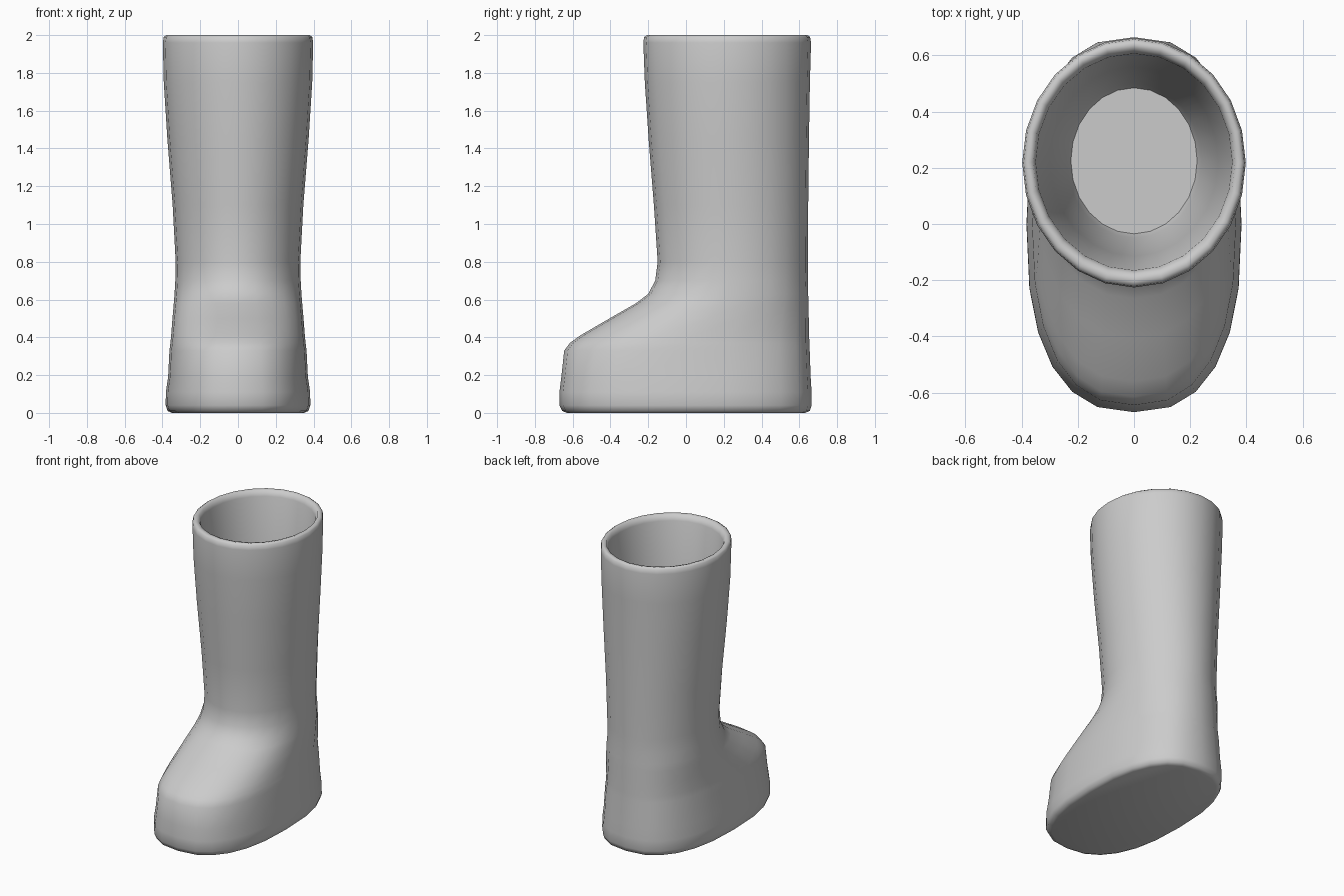
import bpy
import bmesh
import math

SIDES = 24

# Remove the default cube
cube = bpy.data.objects.get("Cube")
if cube:
    bpy.data.objects.remove(cube, do_unlink=True)


def make_material(name, colour):
    material = bpy.data.materials.new(name)
    material.use_nodes = True
    material.diffuse_color = colour
    material.node_tree.nodes["Principled BSDF"].inputs["Base Color"].default_value = colour
    return material


def rounded(value, power):
    """Signed power used to square off an ellipse."""
    return math.copysign(abs(value) ** (2 / power), value)


def add_ring(bm, height, front, back, half_width, power):
    """One horizontal slice of the boot."""
    middle, half_length = (front + back) / 2, (back - front) / 2
    ring = []
    for i in range(SIDES):
        angle = math.tau * i / SIDES
        x = half_width * rounded(math.cos(angle), power)
        y = middle + half_length * rounded(math.sin(angle), power)
        ring.append(bm.verts.new((x, y, height)))
    return ring


def loft(name, slices, material):
    """Skin the slices in order and cap both ends."""
    bm = bmesh.new()
    rings = [add_ring(bm, *s) for s in slices]
    for low, high in zip(rings, rings[1:]):
        for i in range(SIDES):
            j = (i + 1) % SIDES
            bm.faces.new((low[i], low[j], high[j], high[i]))
    bm.faces.new(list(reversed(rings[0])))
    bm.faces.new(rings[-1])
    bmesh.ops.recalc_face_normals(bm, faces=bm.faces)
    mesh = bpy.data.meshes.new(name)
    bm.to_mesh(mesh)
    bm.free()
    mesh.materials.append(material)
    obj = bpy.data.objects.new(name, mesh)
    bpy.context.collection.objects.link(obj)
    bpy.ops.object.select_all(action="DESELECT")
    obj.select_set(True)
    bpy.context.view_layer.objects.active = obj
    bpy.ops.object.shade_smooth_by_angle(angle=math.radians(65))
    return obj


# Each slice: height, front y, back y, half width, squareness
sole_and_foot = [
    (0, -.63, .63, .35, 2.5),
    (.01, -.655, .655, .373, 2.5),
    (.04, -.67, .665, .383, 2.5),
    (.11, -.67, .665, .382, 2.5),
    (.19, -.66, .66, .37, 2.5),
    (.33, -.645, .655, .363, 2.45),
    (.37, -.615, .653, .358, 2.4),
    (.41, -.56, .652, .354, 2.35),
    (.5, -.405, .65, .347, 2.25),
    (.58, -.265, .648, .34, 2.15),
    (.63, -.2, .647, .336, 2.1),
]
leg = [
    (.7, -.163, .645, .332, 2),
    (.8, -.15, .645, .33, 2),
    (1.1, -.17, .647, .346, 2),
    (1.45, -.198, .651, .374, 2),
    (1.75, -.218, .656, .393, 2),
    (1.96, -.226, .662, .398, 2),
    (1.99, -.222, .657, .393, 2),
    (2, -.205, .643, .38, 2),
]
rim_and_hollow = [
    (1.995, -.18, .622, .36, 2),
    (1.96, -.165, .607, .35, 2),
    (1.4, -.115, .56, .3, 2),
    (.84, -.05, .5, .24, 2),
    (.8, -.035, .485, .225, 2),
]

rubber = make_material("grey rubber", (.6, .6, .6, 1))
loft("boot", sole_and_foot + leg + rim_and_hollow, rubber)
